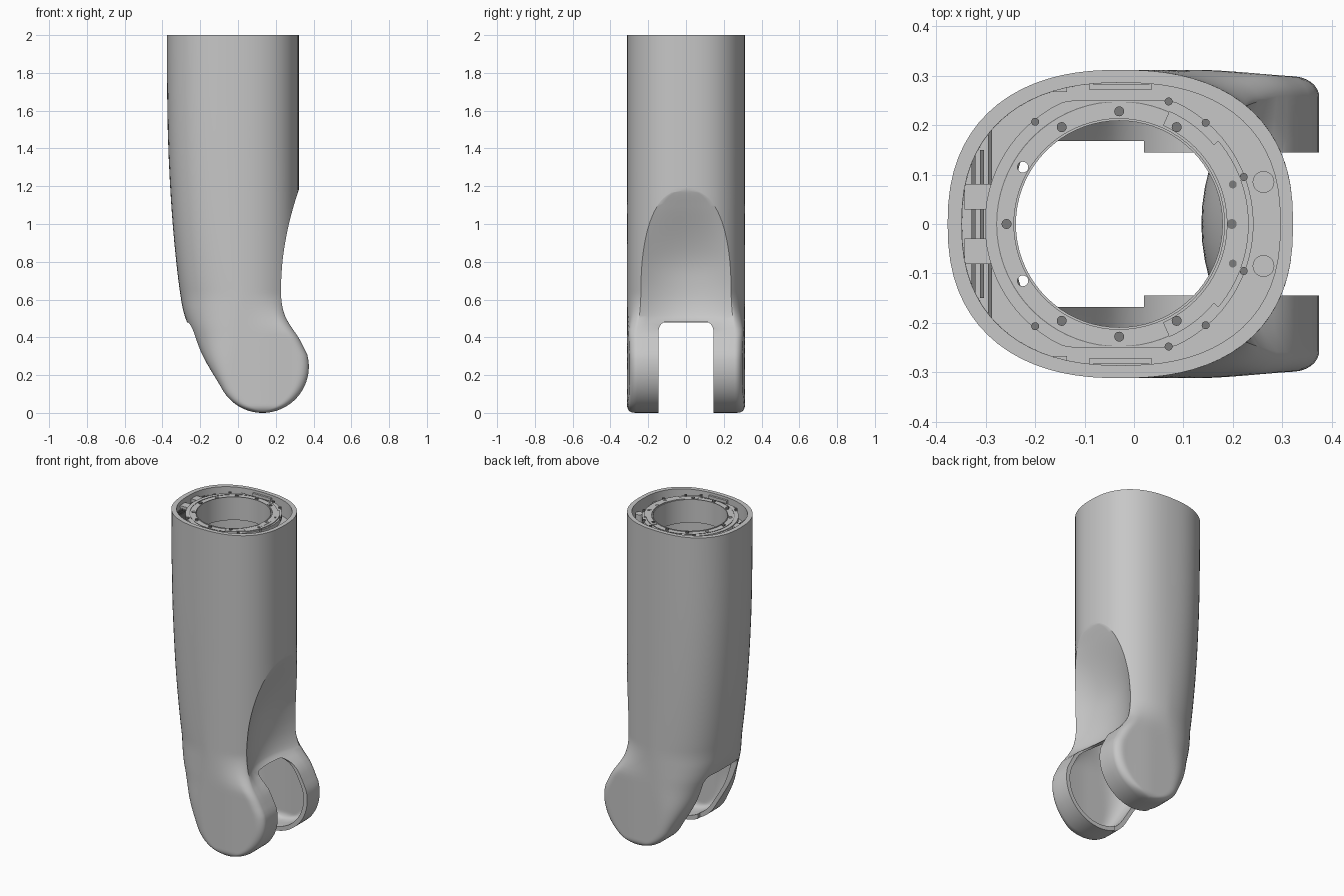
import bpy, bmesh, math
from mathutils import Matrix

if "Cube" in bpy.data.objects:
    bpy.data.objects.remove(bpy.data.objects["Cube"], do_unlink=True)


def material(name, v):
    m = bpy.data.materials.new(name)
    m.use_nodes = True
    m.diffuse_color = (v, v, v, 1)
    m.node_tree.nodes["Principled BSDF"].inputs["Base Color"].default_value = (v, v, v, 1)
    return m


GREY = material("light grey", 0.57)
DARK = material("dark grey", 0.2)

# Side outline as (height, x): straight back that tapers in, scooped front, round fork end
BACK = [(.14, -.092), (.28, -.175), (.4, -.232), (.48, -.27), (.57, -.296), (.81, -.328),
        (1.13, -.355), (1.5, -.372), (2.1, -.378)]
FRONT = [(.31, .366), (.4, .32), (.465, .275), (.53, .243), (.62, .228), (.76, .232),
         (.86, .243), (.98, .265), (1.1, .296), (1.18, .322)]
AX, AZ, R = .13, .245, .245      # fork pivot and radius
CX, HALF = -.03, .312            # tube centre and half width
RIM = CX + .352


def smooth_curve(pts, z):
    """Cubic interpolation through points."""
    n = len(pts)
    slope = [(pts[min(i + 1, n - 1)][1] - pts[max(i - 1, 0)][1]) /
             (pts[min(i + 1, n - 1)][0] - pts[max(i - 1, 0)][0]) for i in range(n)]
    i = max(0, min(n - 2, sum(p[0] <= z for p in pts) - 1))
    (z0, a), (z1, b) = pts[i], pts[i + 1]
    h = z1 - z0
    t = min(1, max(0, (z - z0) / h))
    return (a * (1 + 2 * t) * (1 - t) ** 2 + slope[i] * h * t * (1 - t) ** 2
            + b * t * t * (3 - 2 * t) + slope[i + 1] * h * t * t * (t - 1))


def ease(z, lo, hi):
    t = min(1, max(0, (z - lo) / (hi - lo)))
    return t * t * (3 - 2 * t)


def round_off(t, n):
    t = min(1, max(0, t))
    return max(0, 1 - (1 - t) ** n) ** (1 / n)


def section(z, w, cols=36):
    """Horizontal outline at one height, inset by the wall thickness w."""
    disc = math.sqrt(max(1e-7, (R - w) ** 2 - (z - AZ) ** 2))
    xl = AX - disc if z < .14 else smooth_curve(BACK, z) + w * 1.1
    xr = AX + disc if z < .31 else (smooth_curve(FRONT, z) if z < 1.18 else RIM) - w
    tube = ease(z, .42, .64)
    half = HALF - w - (0 if w == 0 else (1 - tube) * .02)
    back = ease(z, .05, .65)
    reach = .06 + (.35 - .06 - w) * back
    depth = .045 + (half - .045) * back
    pts = []
    for i in range(cols + 1):
        x = xl + (xr - xl) * (1 - math.cos(math.pi * i / cols)) / 2
        yl = half - depth * (1 - round_off((x - xl) / reach, 2.35))
        y_tube = half * round_off((RIM - w - x) / (.352 - w), 2.4)
        y_fork = half - .04 * (1 - round_off((xr - x) / .05, 2)) - .015 * ease(x, .12, .38)
        y = min(yl, y_tube * tube + y_fork * (1 - tube))
        y -= .035 * (1 - round_off((z - w) / .04, 2))
        pts.append((x, max(y, .001)))
    # Dished front face of the scoop
    dish = .065 * ease(z, .42, .5) * (1 - ease(z, .72, 1.18))
    edge = pts[-1][1]
    cap = [(xr - dish * (1 - t * t), edge * t, z) for t in (k / 6 for k in range(-5, 6))]
    return [(x, -y, z) for x, y in pts] + cap + [(x, y, z) for x, y in reversed(pts)]


def finish(name, bm, mat=GREY, smooth=True):
    bmesh.ops.recalc_face_normals(bm, faces=bm.faces)
    me = bpy.data.meshes.new(name)
    bm.to_mesh(me)
    bm.free()
    me.materials.append(mat)
    ob = bpy.data.objects.new(name, me)
    bpy.context.collection.objects.link(ob)
    if smooth:
        shade(ob)
    return ob


def shade(ob):
    bpy.ops.object.select_all(action='DESELECT')
    ob.select_set(True)
    bpy.context.view_layer.objects.active = ob
    bpy.ops.object.shade_smooth_by_angle(angle=math.radians(32))


def loft(name, w, z0, z1):
    rows = [z0 + (.5 - z0) * (1 - math.cos(math.pi / 2 * i / 28)) for i in range(28)]
    rows += [.5 + .74 * i / 50 for i in range(51)] + [1.36, 1.5, 1.7, z1]
    bm = bmesh.new()
    rings = [[bm.verts.new(p) for p in section(z, w)] for z in rows]
    n = len(rings[0])
    for a, b in zip(rings, rings[1:]):
        for i in range(n):
            j = (i + 1) % n
            bm.faces.new((a[i], a[j], b[j], b[i]))
    bm.faces.new(rings[0])
    bm.faces.new(rings[-1])
    return finish(name, bm, smooth=False)


def box(name, lo, hi, mat=GREY, bevel=0):
    bm = bmesh.new()
    bmesh.ops.create_cube(bm, size=1)
    for v in bm.verts:
        v.co = [lo[k] + (v.co[k] + .5) * (hi[k] - lo[k]) for k in range(3)]
    if bevel:   # round the long top edges only
        es = [e for e in bm.edges if all(v.co.z > hi[2] - .001 for v in e.verts)
              and abs(e.verts[0].co.y - e.verts[1].co.y) < .001]
        bmesh.ops.bevel(bm, geom=es, offset=bevel, segments=8, profile=.5, affect='EDGES')
    return finish(name, bm, mat, False)


def cylinder(name, x, y, r, z0, z1, mat=GREY):
    bm = bmesh.new()
    bmesh.ops.create_cone(bm, cap_ends=True, segments=20, radius1=r, radius2=r, depth=z1 - z0,
                          matrix=Matrix.Translation((x, y, (z0 + z1) / 2)))
    return finish(name, bm, mat)


def cut(ob, cutters):
    for c in cutters:
        m = ob.modifiers.new("cut", 'BOOLEAN')
        m.operation, m.solver, m.object = 'DIFFERENCE', 'EXACT', c
        bpy.ops.object.select_all(action='DESELECT')
        bpy.context.view_layer.objects.active = ob
        bpy.ops.object.modifier_apply(modifier=m.name)
        bpy.data.objects.remove(c, do_unlink=True)
    shade(ob)


def arc_plate(name, r0, r1, z0, z1, a=180, flat=1, mat=GREY):
    """Ring or ring sector about the tube axis; flat trims it at the sides."""
    steps, full = 72, a == 180
    bm = bmesh.new()
    cols = []
    for i in range(steps if full else steps + 1):
        t = math.radians(-a + 2 * a * i / steps)
        cols.append([bm.verts.new((CX + r * math.cos(t),
                                   max(-flat, min(flat, r * math.sin(t))), z))
                     for r, z in ((r0, z0), (r1, z0), (r1, z1), (r0, z1))])
    for p, q in zip(cols, cols[1:] + (cols[:1] if full else [])):
        for k in range(4):
            bm.faces.new((p[k], q[k], q[(k + 1) % 4], p[(k + 1) % 4]))
    if not full:
        bm.faces.new(cols[0])
        bm.faces.new(cols[-1])
    return finish(name, bm, mat)


# Hollow arm shell with the fork slot cut through its lower end
shell = loft("arm_shell", 0, 0, 2)
cut(shell, [loft("cavity", .026, .026, 2.02),
            box("front_slot", (0, -.145, -.1), (.6, .145, .485), bevel=.05),
            box("back_slot", (-.6, -.168, -.1), (.02, .168, .478), bevel=.05)])

# Mounting ring in the open top, with through holes
flange = arc_plate("mounting_ring", .21, .272, 1.955, 1.98, flat=.25)
cut(flange, [cylinder("ring_hole", x, s * .115, .011, 1.9, 2.05)
             for x in (-.225, .17) for s in (-1, 1)])
arc_plate("ring_lip", .209, .214, 1.84, 1.984)
arc_plate("ring_step", .247, .249, 1.979, 1.982, flat=.247, mat=DARK)
for s in (-1, 1):    # sensor board: narrow middle, wider ends
    for i, (r, a) in enumerate(((.25, 66), (.262, 40), (.244, 18))):
        if s > 0:
            arc_plate("sensor_plate", .218, r, 1.979, 1.984 + .001 * i, a=a)

# Shelf between the ring and the shell
bm = bmesh.new()
outer = [bm.verts.new((x, y, 1.9)) for x, y, z in section(1.9, .022)]
outer_edges = [bm.edges.new((outer[i], outer[(i + 1) % len(outer)])) for i in range(len(outer))]
hole = [bm.verts.new((CX + .25 * math.cos(t), .25 * math.sin(t), 1.9))
        for t in (math.tau * i / 72 for i in range(72))]
hole_edges = [bm.edges.new((hole[i], hole[(i + 1) % 72])) for i in range(72)]
bmesh.ops.triangle_fill(bm, edges=outer_edges + hole_edges, use_beauty=True)
finish("inner_shelf", bm)

# Screws around the ring
for i in range(8):
    t = math.tau * i / 8 + (.25 if i in (1, 5) else -.25 if i in (3, 7) else 0)
    cylinder("ring_screw", CX + .228 * math.cos(t), .228 * math.sin(t), .01, 1.97, 1.988, DARK)
for s in (-1, 1):
    for x, y in ((-.2, .207), (.2, .08), (.222, .095), (.145, .205), (.07, .248)):
        cylinder("small_screw", x, s * y, .008, 1.97, 1.988, DARK)
    # Clips, guide posts and side pads inside the rim
    box("back_clip", (-.343, s * .055 - .026, 1.9), (-.29, s * .055 + .026, 1.975))
    cylinder("guide_post", .262, s * .085, .022, 1.88, 1.95)
    box("side_pad", (-.09, s * .277 - .006, 1.9), (.035, s * .277 + .006, 1.985))
    for x in (-.19, -.15):
        box("side_stud", (x - .014, s * .273 - .006, 1.92), (x + .014, s * .273 + .006, 1.96))
for x in (-.325, -.308, -.291):
    half = .19 if x > -.3 else .15
    box("back_rib", (x - .004, -half, 1.88), (x + .004, half, 1.96), DARK)
